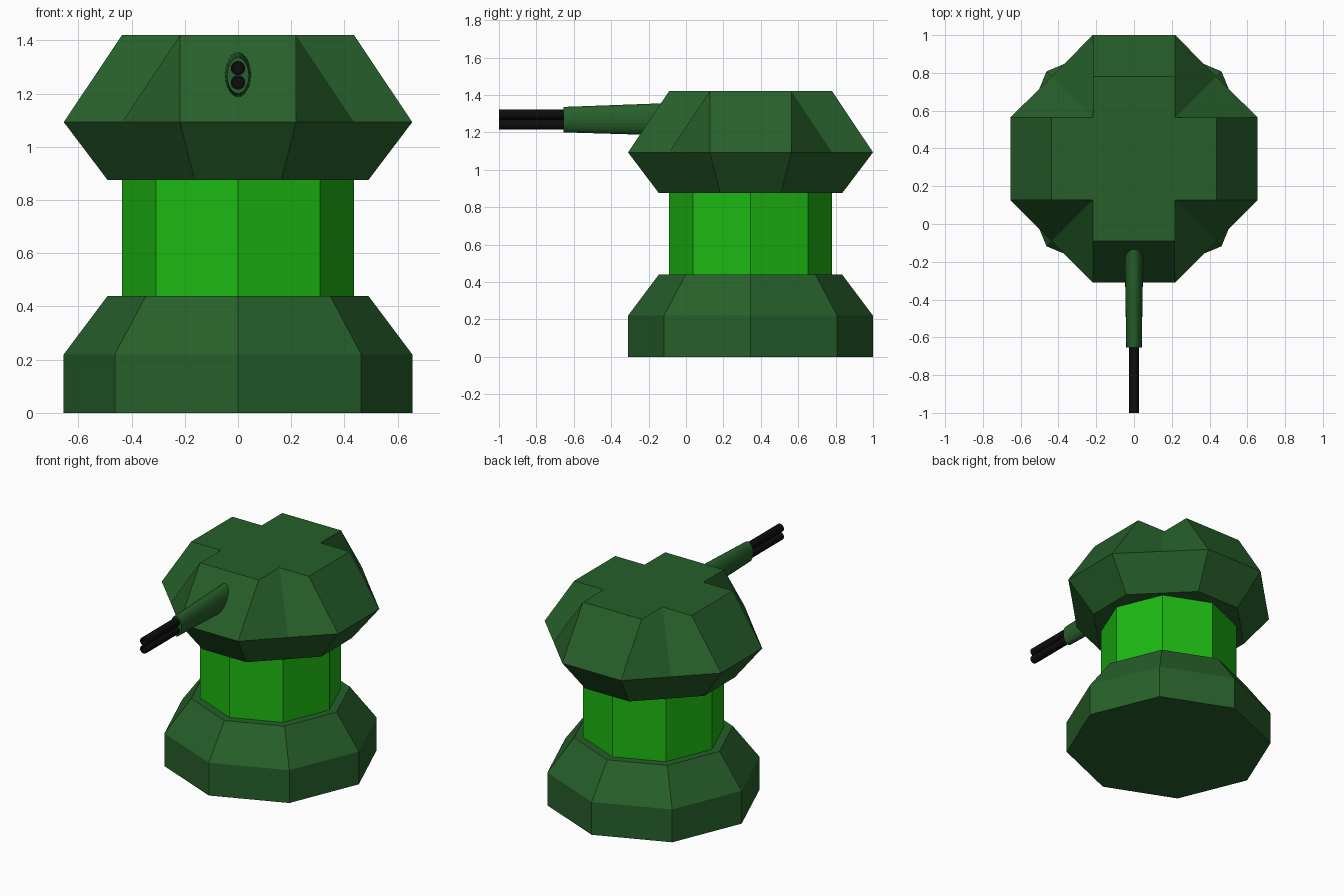
import bpy, bmesh
from math import sin, cos, pi

if "Cube" in bpy.data.objects:
    bpy.data.objects.remove(bpy.data.objects["Cube"])

CY = 0.345  # turret axis


def material(name, rgb):
    m = bpy.data.materials.new(name)
    m.diffuse_color = (*rgb, 1)
    m.use_nodes = True
    m.node_tree.nodes["Principled BSDF"].inputs["Base Color"].default_value = m.diffuse_color
    return m


DARK = material("dark_green", (0.02, 0.115, 0.023))
BRIGHT = material("bright_green", (0.012, 0.48, 0.006))
BLACK = material("black", (0.004, 0.004, 0.004))


def loft(name, rings, mat):
    """Bridge rings with equal point counts and cap both ends."""
    bm = bmesh.new()
    loops = [[bm.verts.new(p) for p in ring] for ring in rings]
    n = len(loops[0])
    for a, b in zip(loops, loops[1:]):
        for i in range(n):
            j = (i + 1) % n
            bm.faces.new((a[i], a[j], b[j], b[i]))
    bm.faces.new(loops[0][::-1])
    bm.faces.new(loops[-1])
    bmesh.ops.recalc_face_normals(bm, faces=bm.faces)
    mesh = bpy.data.meshes.new(name)
    bm.to_mesh(mesh)
    bm.free()
    mesh.materials.append(mat)
    obj = bpy.data.objects.new(name, mesh)
    bpy.context.collection.objects.link(obj)
    return obj


def octagon(r, z):
    return [(r * cos(i * pi / 4), CY + r * sin(i * pi / 4), z) for i in range(8)]


def four_way(quadrant, z):
    """Repeat one quadrant's points four times around the turret axis."""
    pts = []
    for k in range(4):
        for x, y in quadrant:
            for _ in range(k):
                x, y = -y, x
            pts.append((x, CY + y, z))
    return pts


def oval(rx, rz, y, z, n):
    return [(rx * cos(2 * pi * i / n), y, z + rz * sin(2 * pi * i / n)) for i in range(n)]


# Base and column
loft("base", [octagon(0.655, 0), octagon(0.655, 0.22), octagon(0.49, 0.44)], DARK)
loft("column", [octagon(0.436, 0.43), octagon(0.436, 0.885)], BRIGHT)

# Head: wide chamfered octagon rising to a cross-shaped top
loft("head", [
    four_way([(0.49, 0.163), (0.327, 0.327), (0.163, 0.49)], 0.875),
    four_way([(0.655, 0.218), (0.436, 0.436), (0.218, 0.655)], 1.093),
    four_way([(0.436, 0.218), (0.218, 0.218), (0.218, 0.436)], 1.42),
], DARK)

# Gun sleeve: tapered oval
loft("gun_sleeve", [oval(0.051, 0.088, -0.05, 1.27, 24),
                    oval(0.041, 0.068, -0.655, 1.268, 24)], DARK)

# Twin hollow barrels
for name, z in (("upper_barrel", 1.296), ("lower_barrel", 1.242)):
    profile = [(0.027, -0.6), (0.027, -1.0), (0.019, -1.0), (0.019, -0.7)]
    loft(name, [oval(r, r, y, z, 16) for r, y in profile], BLACK)
